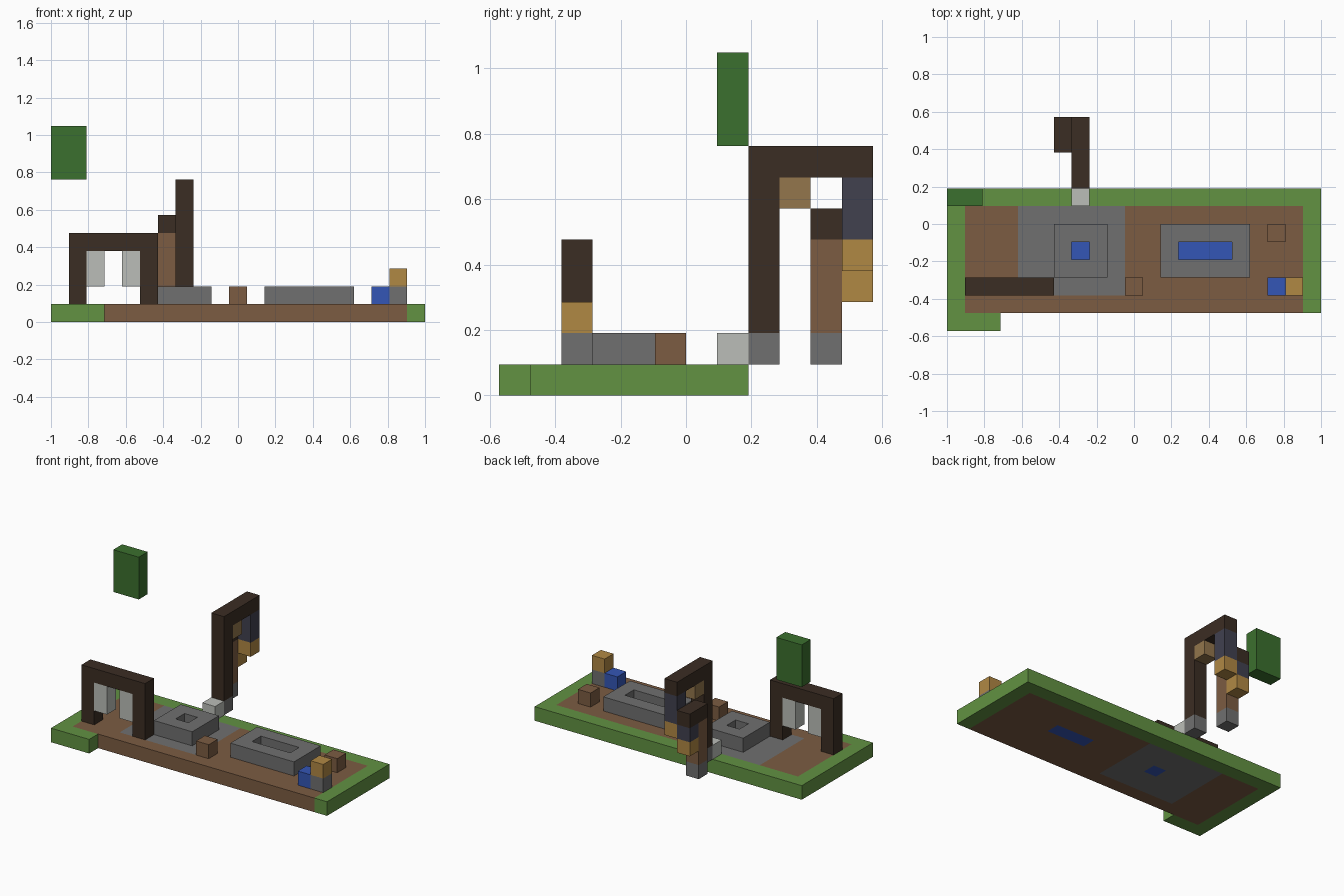
import bpy
import bmesh
from mathutils import Vector

UNIT = 2 / 21                       # edge of one block
ORIGIN = Vector((-1, -6 * UNIT, 0))  # corner of the block grid

if "Cube" in bpy.data.objects:
    bpy.data.objects.remove(bpy.data.objects["Cube"], do_unlink=True)


def linear(value):
    c = value / 255
    return c / 12.92 if c <= 0.04045 else ((c + 0.055) / 1.055) ** 2.4


def material(name, *rgb):
    colour = [linear(v) for v in rgb] + [1]
    mat = bpy.data.materials.new(name)
    mat.use_nodes = True
    mat.diffuse_color = colour
    shader = next(n for n in mat.node_tree.nodes if n.type == "BSDF_PRINCIPLED")
    shader.inputs["Base Color"].default_value = colour
    return mat


GRASS = material("grass green", 98, 146, 66)
LEAF = material("leaf green", 59, 112, 46)
EARTH = material("earth brown", 124, 92, 66)
STONE = material("stone grey", 112, 112, 112)
PALE = material("pale grey", 187, 190, 184)
TIMBER = material("dark timber", 59, 45, 35)
WATER = material("water blue", 52, 86, 182)
AMBER = material("amber", 176, 136, 68)
TAN = material("dull tan", 147, 118, 76)
SLATE = material("slate blue", 65, 65, 79)

DIRECTIONS = [Vector(d) for d in ((1, 0, 0), (-1, 0, 0), (0, 1, 0),
                                  (0, -1, 0), (0, 0, 1), (0, 0, -1))]


def span(start, size):
    return range(start, start + size)


def blocks(name, *boxes):
    """Closed block shape from (material, start, size); later boxes overwrite,
    and a box without material carves a hole."""
    cells = {}
    for mat, (x, y, z), (w, d, h) in boxes:
        for cell in ((i, j, k) for i in span(x, w) for j in span(y, d) for k in span(z, h)):
            if mat:
                cells[cell] = mat
            else:
                cells.pop(cell, None)

    mats = list(dict.fromkeys(cells.values()))
    bm = bmesh.new()
    corners = {}

    def corner(point):
        key = tuple(round(c) for c in point)
        if key not in corners:
            corners[key] = bm.verts.new(ORIGIN + Vector(key) * UNIT)
        return corners[key]

    # Keep only the faces on the outside of the part
    for cell, mat in cells.items():
        centre = Vector(cell) + Vector((0.5, 0.5, 0.5))
        for n in DIRECTIONS:
            if tuple(int(c) for c in Vector(cell) + n) in cells:
                continue
            a = Vector((n.y, n.z, n.x)) / 2
            b = n.cross(a)
            mid = centre + n / 2
            face = bm.faces.new([corner(mid + s * a + t * b)
                                 for s, t in ((-1, -1), (1, -1), (1, 1), (-1, 1))])
            face.material_index = mats.index(mat)
    bm.normal_update()
    bmesh.ops.dissolve_limit(bm, angle_limit=0.01, verts=bm.verts, edges=bm.edges,
                             delimit={"MATERIAL"})
    mesh = bpy.data.meshes.new(name)
    bm.to_mesh(mesh)
    bm.free()
    for mat in mats:
        mesh.materials.append(mat)
    obj = bpy.data.objects.new(name, mesh)
    bpy.context.collection.objects.link(obj)
    return obj


# Ground slab with grass border, paving and water
blocks("ground",
       (GRASS, (0, 1, 0), (21, 7, 1)),
       (GRASS, (0, 0, 0), (3, 1, 1)),
       (EARTH, (1, 1, 0), (19, 6, 1)),
       (GRASS, (1, 1, 0), (2, 0, 1)),
       (STONE, (4, 2, 0), (6, 5, 1)),
       (WATER, (7, 4, 0), (1, 1, 1)),
       (WATER, (13, 4, 0), (3, 1, 1)))

# Stone rims around the two pools
for name, x, width in (("well_rim", 6, 3), ("trough_rim", 12, 5)):
    blocks(name,
           (STONE, (x, 3, 1), (width, 3, 1)),
           (None, (x + 1, 4, 1), (width - 2, 1, 1)))

# Timber gate and its hanging panels
blocks("gate_frame",
       (TIMBER, (1, 2, 1), (5, 1, 4)),
       (None, (2, 2, 1), (3, 1, 3)))
for name, x in (("right_gate_panel", 2), ("left_gate_panel", 4)):
    blocks(name, (PALE, (x, 2, 2), (1, 1, 2)))

# Tall lamp post with its overhanging arm
blocks("tall_post",
       (STONE, (7, 8, 1), (1, 1, 1)),
       (TIMBER, (7, 8, 2), (1, 1, 6)),
       (TIMBER, (7, 9, 7), (1, 3, 1)))
blocks("arm_brace", (TAN, (7, 9, 6), (1, 1, 1)))
blocks("tall_lantern",
       (SLATE, (7, 11, 5), (1, 1, 2)),
       (AMBER, (7, 11, 4), (1, 1, 1)))
blocks("post_step", (PALE, (7, 7, 1), (1, 1, 1)))

# Short lamp post beside it
blocks("short_post",
       (STONE, (6, 10, 1), (1, 1, 1)),
       (EARTH, (6, 10, 2), (1, 1, 3)),
       (TIMBER, (6, 10, 5), (1, 2, 1)))
blocks("short_lantern",
       (SLATE, (6, 11, 4), (1, 1, 1)),
       (AMBER, (6, 11, 3), (1, 1, 1)))

# Loose blocks on the ground
for name, mat, x, y in (("front_crate", EARTH, 10, 2), ("back_crate", EARTH, 18, 5),
                        ("water_block", WATER, 18, 2)):
    blocks(name, (mat, (x, y, 1), (1, 1, 1)))
blocks("ground_lamp",
       (STONE, (19, 2, 1), (1, 1, 1)),
       (AMBER, (19, 2, 2), (1, 1, 1)))

# Floating leaf block
blocks("leaf_block", (LEAF, (0, 7, 8), (2, 1, 3)))
